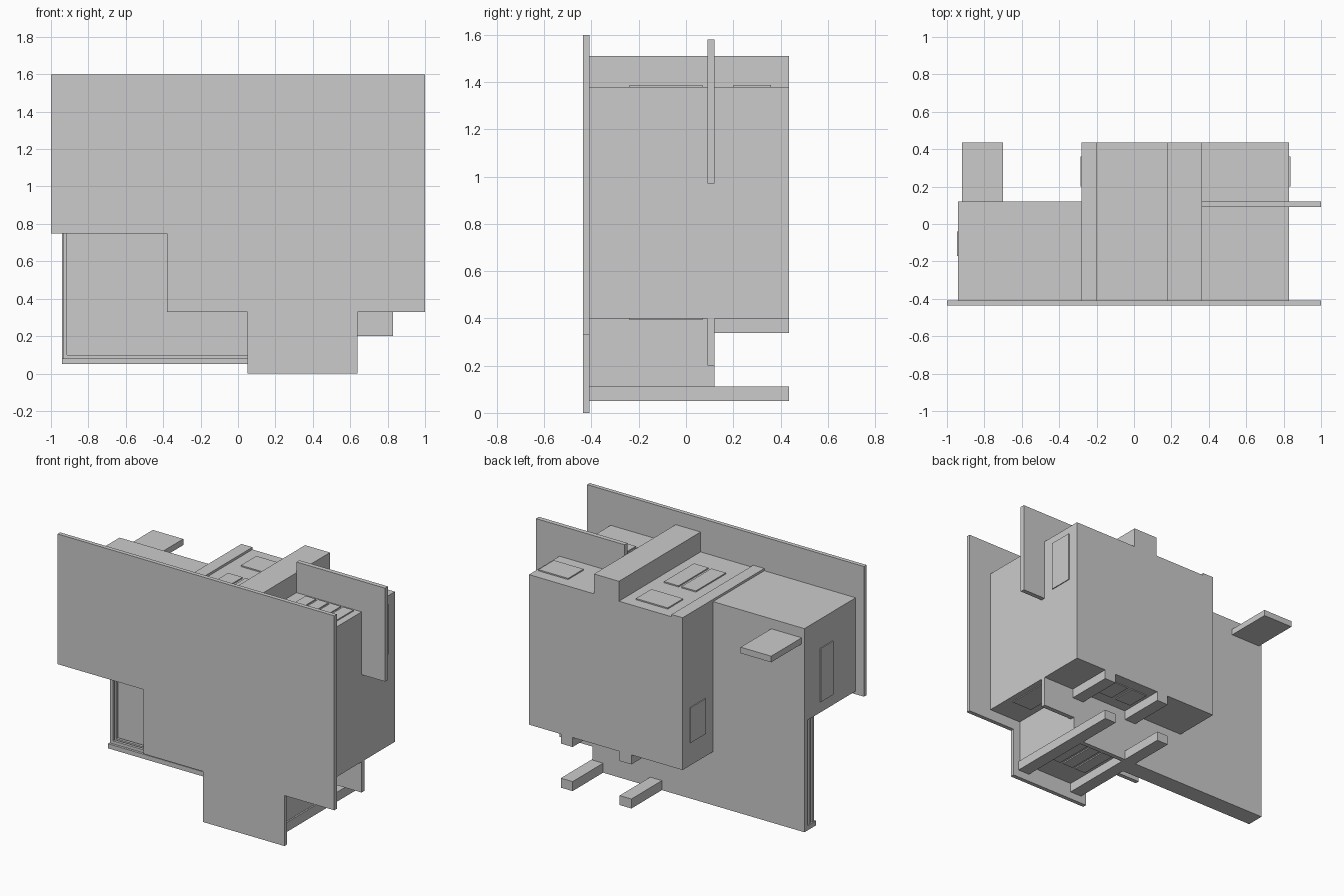
import bpy, bmesh

if "Cube" in bpy.data.objects:
    bpy.data.objects.remove(bpy.data.objects["Cube"])


def box(name, x0, x1, y0, y1, z0, z1):
    bm = bmesh.new()
    bmesh.ops.create_cube(bm, size=1)
    for v in bm.verts:
        v.co = ((x0 + x1) / 2 + v.co.x * (x1 - x0),
                (y0 + y1) / 2 + v.co.y * (y1 - y0),
                (z0 + z1) / 2 + v.co.z * (z1 - z0))
    return finish(name, bm)


def plate(name, profile, y0, y1):
    # extrude an x/z outline along y
    bm = bmesh.new()
    face = bm.faces.new([bm.verts.new((x, y0, z)) for x, z in profile])
    ext = bmesh.ops.extrude_face_region(bm, geom=[face])
    moved = [g for g in ext["geom"] if isinstance(g, bmesh.types.BMVert)]
    bmesh.ops.translate(bm, verts=moved, vec=(0, y1 - y0, 0))
    bmesh.ops.recalc_face_normals(bm, faces=bm.faces)
    return finish(name, bm)


def finish(name, bm):
    mesh = bpy.data.meshes.new(name)
    bm.to_mesh(mesh)
    bm.free()
    ob = bpy.data.objects.new(name, mesh)
    bpy.context.collection.objects.link(ob)
    return ob


# large stepped front screen
plate("front_wall", [(-1, 1.6), (-1, .75), (-.38, .75), (-.38, .33), (.05, .33),
                     (.05, 0), (.64, 0), (.64, .33), (1, .33), (1, 1.6)], -.435, -.408)

# stepped spine wall
plate("spine_wall", [(-.94, 1.38), (-.94, .05), (.59, .05), (.59, .2),
                     (.83, .2), (.83, 1.38)], .09, .12)
box("upper_fin_wall", .36, 1, .09, .12, .97, 1.58)

# main volumes
box("left_volume", -.94, -.28, -.408, .12, .77, 1.38)
box("main_volume", -.28, .83, -.408, .435, .4, 1.38)
box("roof_ridge", .18, .36, -.408, .435, 1.38, 1.51)
box("roof_strip", -.28, -.20, -.408, .435, 1.37, 1.395)
box("lower_core", .09, .59, -.408, .12, .11, .4)

# beams under the volumes
for i, (a, b) in enumerate([(.09, .175), (.515, .60)]):
    box(f"lower_beam_{i}", a, b, -.408, .435, .05, .112)
    box(f"upper_beam_{i}", a, b, .1, .435, .338, .4)

# rear canopy
box("canopy", -.92, -.70, .12, .435, 1.275, 1.315)

# slim double frame in front of the spine wall
for i, y in enumerate([.015, .05]):
    box(f"frame_post_{i}", -.935, -.915, y, y + .018, .06, .77)
    box(f"frame_rail_{i}", -.935, .09, y, y + .018, .08, .1)
box("frame_sill", -.94, .09, 0, .09, .05, .08)

# roof and underside panels
front_row, rear_row = (-.24, .07), (.2, .36)
panels = [(-.12, -.015, front_row), (.005, .11, front_row), (-.12, .11, rear_row),
          (.60, .815, rear_row)]
panels += [(.44 + .09 * i, .515 + .09 * i, front_row) for i in range(4)]
for i, (a, b, (y0, y1)) in enumerate(panels):
    box(f"roof_panel_{i}", a, b, y0, y1, 1.37, 1.388)
for i, (a, b, (y0, y1)) in enumerate([(.2, .32, rear_row), (.35, .48, rear_row),
                                      (.64, .79, front_row)]):
    box(f"soffit_panel_{i}", a, b, y0, y1, .394, .41)
for i in range(3):
    box(f"core_panel_{i}", .2 + .1 * i, .28 + .1 * i, -.24, .07, .102, .12)

# side doors and window
box("left_door", -.946, -.93, -.17, -.04, .84, 1.19)
box("rear_left_door", -.286, -.27, .2, .36, .55, .78)
box("right_window", .82, .836, .2, .36, 1.0, 1.33)
